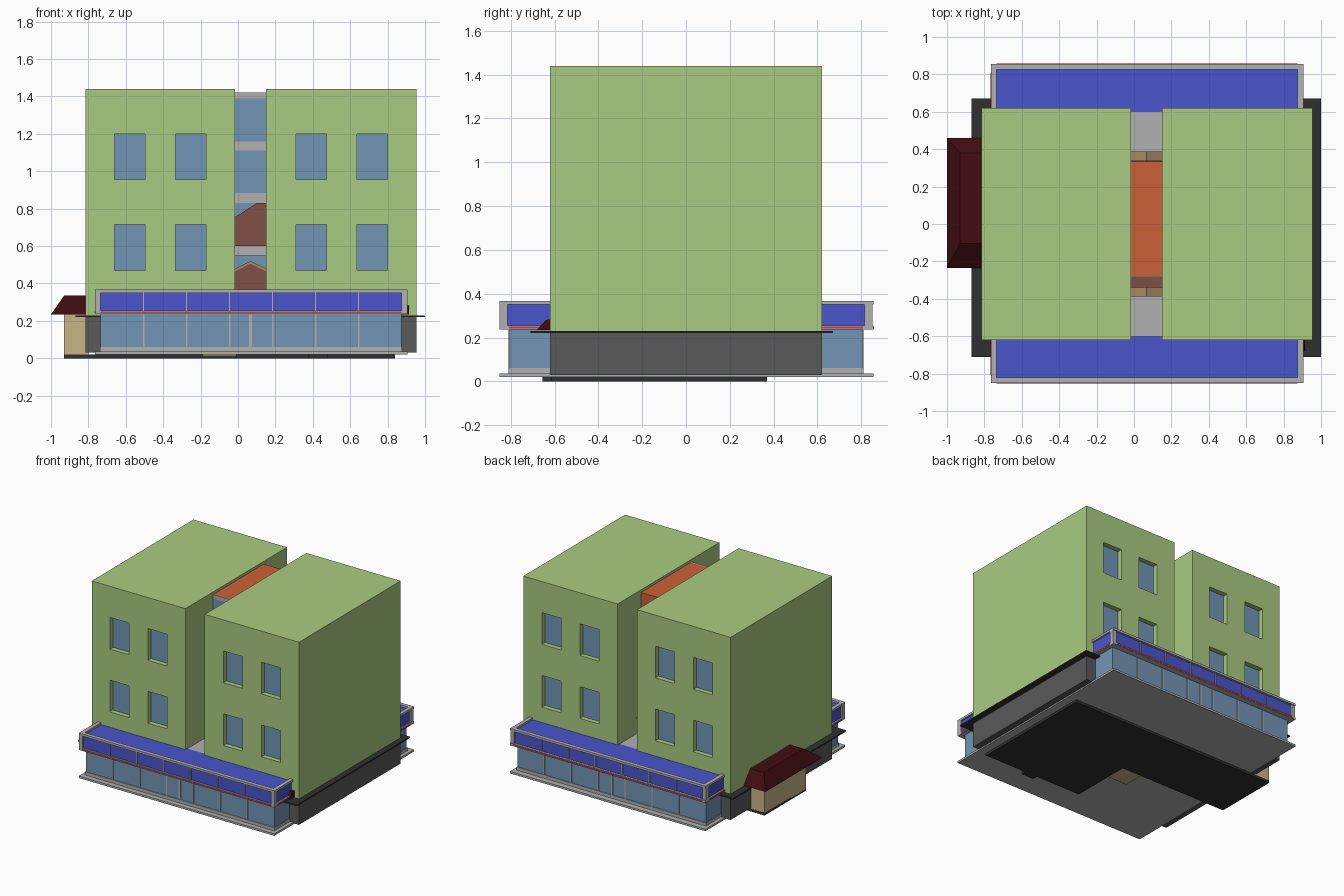
import bpy, bmesh

if "Cube" in bpy.data.objects:
    bpy.data.objects.remove(bpy.data.objects["Cube"])


def mat(name, r, g, b):
    m = bpy.data.materials.new(name)
    m.diffuse_color = (r, g, b, 1)
    m.use_nodes = True
    m.node_tree.nodes["Principled BSDF"].inputs["Base Color"].default_value = m.diffuse_color
    return m


GREEN = mat("green_render", 0.40, 0.60, 0.22)
GLASS = mat("window_glass", 0.17, 0.30, 0.46)
BLUE = mat("sign_blue", 0.07, 0.09, 0.61)
RED = mat("stripe_red", 0.60, 0.05, 0.06)
ORANGE = mat("core_orange", 0.60, 0.12, 0.04)
RUST = mat("rust_brown", 0.22, 0.08, 0.06)
MAROON = mat("roof_maroon", 0.053, 0.004, 0.006)
DARK = mat("dark_stone", 0.10, 0.10, 0.10)
BLACK = mat("foundation_dark", 0.03, 0.03, 0.03)
GREY = mat("light_grey", 0.44, 0.44, 0.44)
BEIGE = mat("beige_wall", 0.58, 0.46, 0.24)
TAN = mat("tan_gable", 0.40, 0.26, 0.13)


def finish(name, bm, material):
    bmesh.ops.recalc_face_normals(bm, faces=bm.faces)
    me = bpy.data.meshes.new(name)
    bm.to_mesh(me)
    bm.free()
    if material:
        me.materials.append(material)
    ob = bpy.data.objects.new(name, me)
    bpy.context.collection.objects.link(ob)
    return ob


def boxes(name, specs, material=None):
    """One object from several boxes (x0, x1, y0, y1, z0, z1)."""
    bm = bmesh.new()
    for x0, x1, y0, y1, z0, z1 in specs:
        vs = bmesh.ops.create_cube(bm, size=1)["verts"]
        for v in vs:
            v.co = (x1 if v.co.x > 0 else x0, y1 if v.co.y > 0 else y0, z1 if v.co.z > 0 else z0)
    return finish(name, bm, material)


def prism(name, profile, vec, material):
    """Extrude a polygon along a vector."""
    bm = bmesh.new()
    f = bm.faces.new([bm.verts.new(p) for p in profile])
    ext = bmesh.ops.extrude_face_region(bm, geom=[f])["geom"]
    bmesh.ops.translate(bm, vec=vec, verts=[v for v in ext if isinstance(v, bmesh.types.BMVert)])
    return finish(name, bm, material)


def ybox(s, x0, x1, a, b, z0, z1):
    """Box placed on the front (s=-1) or back (s=1)."""
    return (x0, x1, min(s * a, s * b), max(s * a, s * b), z0, z1)


SIDES = (-1, 1)

# Towers with recessed windows, front and back
towers = [("left_tower", -0.815, -0.015, (-0.66, -0.335)),
          ("right_tower", 0.15, 0.955, (0.31, 0.635))]
for name, x0, x1, cols in towers:
    body = boxes(name, [(x0, x1, -0.62, 0.62, 0.225, 1.44)], GREEN)
    holes, panes = [], []
    for s in SIDES:
        for x in cols:
            for z in (0.47, 0.955):
                holes.append(ybox(s, x, x + 0.163, 0.58, 0.70, z, z + 0.245))
                panes.append(ybox(s, x, x + 0.163, 0.57, 0.582, z, z + 0.245))
    cutter = boxes(name + "_window_cutter", holes, GREEN)
    cutter.hide_render = cutter.hide_viewport = True
    cut = body.modifiers.new("windows", "BOOLEAN")
    cut.operation = "DIFFERENCE"
    cut.solver = "EXACT"
    cut.object = cutter
    boxes(name + "_window_panes", panes, GLASS)

# Dark ground floor and thin ledge along both flanks
boxes("ground_floor_walls", [(-0.815, 0.955, -0.62, 0.62, 0.03, 0.22)], DARK)
boxes("flank_ledge", [(-0.87, -0.70, -0.71, 0.67, 0.22, 0.23),
                      (0.85, 1.0, -0.71, 0.67, 0.22, 0.23)], BLACK)

# Base slab and foundation plates
boxes("base_slab", [(-0.765, 0.905, -0.85, 0.855, 0.02, 0.035)], GREY)
plan = [(-0.93, 0.37), (0.84, 0.37), (0.84, -0.615), (0.48, -0.615), (0.48, -0.655),
        (0.375, -0.655), (0.375, -0.615), (-0.01, -0.615), (-0.01, -0.135), (-0.93, -0.135)]
prism("foundation", [(x, y, 0) for x, y in plan], (0, 0, 0.019), BLACK)
boxes("cellar_patch", [(-0.19, -0.01, -0.31, -0.137, 0.012, 0.0205)], BEIGE)

# Shopfront glazing with mullions, front and back
X0, X1 = -0.735, 0.875
step = (X1 - X0) / 7
joints = [X0 + step * i for i in range(1, 7)]
boxes("shop_glass", [ybox(s, X0, X1, 0.55, 0.805, 0.035, 0.24) for s in SIDES], GLASS)
boxes("shop_sill", [ybox(s, X0 - 0.003, X1 + 0.003, 0.55, 0.811, 0.035, 0.06) for s in SIDES], GREY)
boxes("shop_mullions", [ybox(s, x - 0.004, x + 0.004, 0.80, 0.81, 0.06, 0.235)
                        for s in SIDES for x in joints]
      + [ybox(s, 0.06, 0.075, 0.80, 0.81, 0.06, 0.235) for s in SIDES], GREY)

# Canopy: deck, rim, frame, blue sign panels and red stripe
L, R, F, B = -0.765, 0.905, -0.85, 0.855
boxes("canopy_deck", [(L + 0.03, R - 0.03, F + 0.03, B - 0.03, 0.24, 0.35)], GREY)


def ring(z0, z1, t=0.03):
    return [(L, R, F, F + t, z0, z1), (L, R, B - t, B, z0, z1),
            (L, L + t, F + t, B - t, z0, z1), (R - t, R, F + t, B - t, z0, z1)]


posts = [ybox(s, a, a + 0.03, 0.815, 0.85, 0.25, 0.35) for s in SIDES for a in (L, R - 0.03)]
bars = [ybox(s, x - 0.003, x + 0.003, 0.83, 0.845, 0.255, 0.35) for s in SIDES for x in joints]
boxes("canopy_frame", ring(0.35, 0.367) + ring(0.237, 0.255) + posts + bars, GREY)
boxes("sign_panels", [ybox(s, L + 0.012, R - 0.012, 0.60, 0.838, 0.25, 0.352) for s in SIDES], BLUE)
boxes("red_stripe", [ybox(s, L - 0.002, R + 0.002, 0.60, 0.808, 0.241, 0.25) for s in SIDES]
      + [ybox(s, X0, X1, 0.84, 0.857 if s > 0 else 0.852, 0.241, 0.25) for s in SIDES], RED)

# Connecting core between the towers with glazed ends
CX0, CX1 = -0.015, 0.15
boxes("core", [(CX0, CX1, -0.278, 0.335, 0.23, 1.42)], ORANGE)
boxes("core_bands", [(CX0, CX1, -0.284, -0.27, a, b) for a, b in
                     ((1.39, 1.42), (1.11, 1.16), (0.83, 0.885), (0.55, 0.60))], GREY)
boxes("core_glass", [(CX0, CX1, -0.281, -0.27, 0.25, 1.40)], GLASS)
prism("core_lower_wall", [(CX0, -0.34, 0.60), (CX1, -0.34, 0.60), (CX1, -0.34, 0.83),
                          (0.10, -0.34, 0.83), (CX0, -0.34, 0.755)], (0, 0.06, 0), RUST)
boxes("core_lower_glass", [(CX0, CX1, -0.335, -0.28, 0.35, 0.55)], GLASS)

# Small gabled porches at both ends of the core
for s, label in ((-1, "front"), (1, "back")):
    prism(label + "_porch", [(CX0, s * 0.38, 0.35), (CX1, s * 0.38, 0.35), (CX1, s * 0.38, 0.465),
                             (0.067, s * 0.38, 0.505), (CX0, s * 0.38, 0.465)], (0, -s * 0.09, 0), RUST)
    prism(label + "_porch_roof", [(CX0, s * 0.388, 0.465), (0.067, s * 0.388, 0.505), (CX1, s * 0.388, 0.465),
                                  (CX1, s * 0.388, 0.48), (0.067, s * 0.388, 0.52),
                                  (CX0, s * 0.388, 0.48)], (0, -s * 0.05, 0), TAN)

# Side annex with hipped roof
boxes("annex_wall", [(-0.93, -0.80, -0.133, 0.368, 0.012, 0.24)], BEIGE)
bm = bmesh.new()
low = [bm.verts.new(p) for p in ((-1, -0.235, 0.235), (-0.8, -0.235, 0.235), (-0.8, 0.46, 0.235), (-1, 0.46, 0.235))]
top = [bm.verts.new(p) for p in ((-0.93, -0.105, 0.335), (-0.8, -0.105, 0.335), (-0.8, 0.38, 0.335), (-0.93, 0.38, 0.335))]
bm.faces.new(low)
bm.faces.new(top)
for i in range(4):
    j = (i + 1) % 4
    bm.faces.new((low[i], low[j], top[j], top[i]))
finish("annex_roof", bm, MAROON)

# Small lean-to roof at the front right corner
prism("corner_lean_to", [(0.80, -0.68, 0.235), (0.80, -0.61, 0.235), (0.80, -0.61, 0.285),
                         (0.80, -0.64, 0.28)], (0.115, 0, 0), MAROON)
